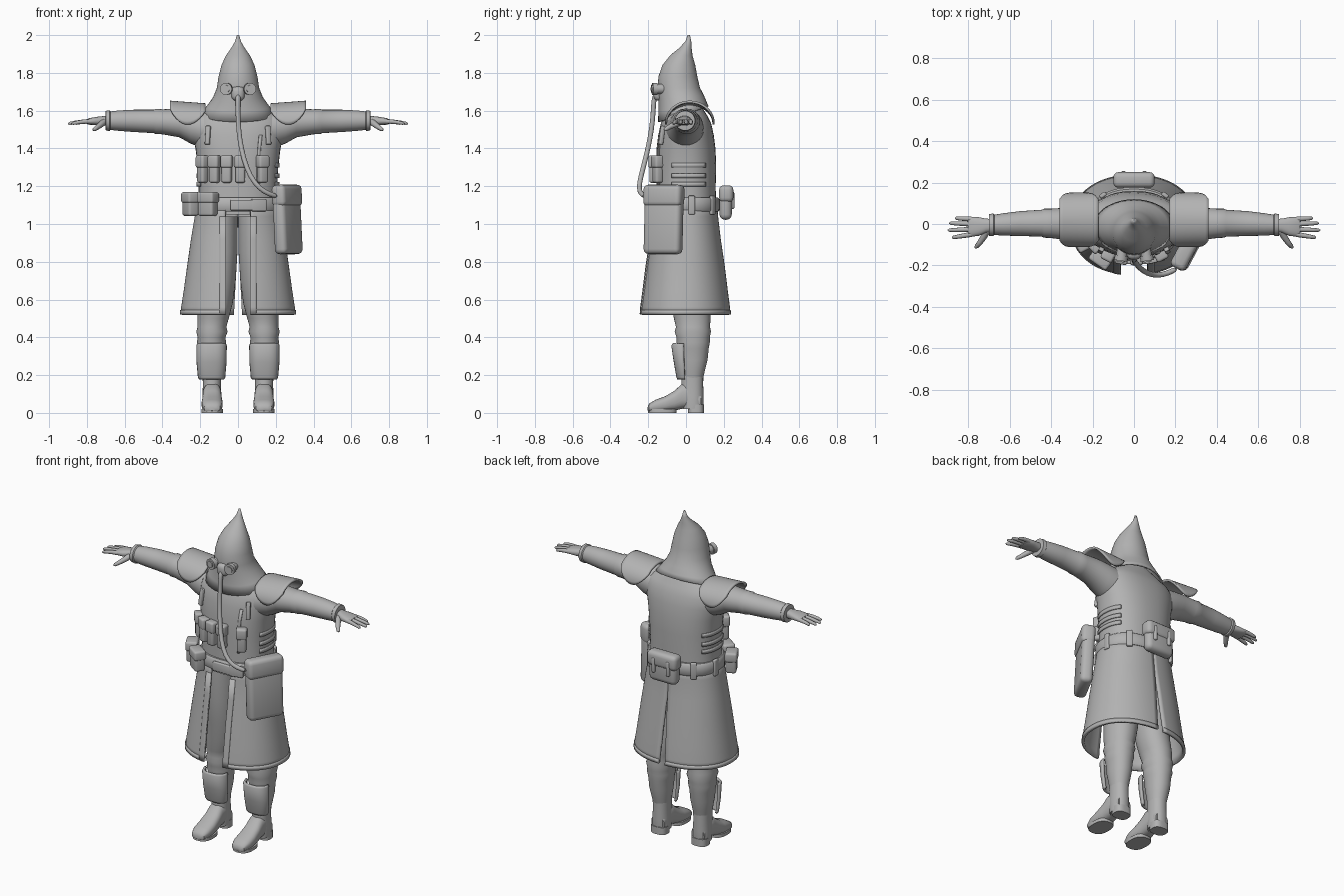
import bpy, bmesh
from math import sin, cos, pi, radians, asin, copysign
from mathutils import Vector, Matrix

if "Cube" in bpy.data.objects:
    bpy.data.objects.remove(bpy.data.objects["Cube"], do_unlink=True)

grey = bpy.data.materials.new("plain_grey")
grey.use_nodes = True
COLOUR = (0.45, 0.45, 0.45, 1)
grey.diffuse_color = COLOUR
grey.node_tree.nodes["Principled BSDF"].inputs["Base Color"].default_value = COLOUR


def finish(name, bm, mirror=False, thick=0, subdiv=0):
    bmesh.ops.recalc_face_normals(bm, faces=bm.faces)
    me = bpy.data.meshes.new(name)
    bm.to_mesh(me)
    bm.free()
    me.materials.append(grey)
    for p in me.polygons:
        p.use_smooth = True
    me.set_sharp_from_angle(angle=radians(45))
    ob = bpy.data.objects.new(name, me)
    bpy.context.collection.objects.link(ob)
    if subdiv:
        ob.modifiers.new("subdivision", 'SUBSURF').levels = subdiv
        ob.modifiers["subdivision"].render_levels = subdiv
    if thick:
        m = ob.modifiers.new("thickness", 'SOLIDIFY')
        m.thickness, m.offset = thick, 0
    if mirror:
        m = ob.modifiers.new("mirror", 'MIRROR')
        m.use_mirror_merge = False
    return ob


def skin(name, rows, closed=True, caps=True, **kw):
    """Surface through rows of points."""
    bm = bmesh.new()
    vs = [[bm.verts.new(p) for p in row] for row in rows]
    n = len(rows[0])
    for a, b in zip(vs, vs[1:]):
        for i in range(n if closed else n - 1):
            j = (i + 1) % n
            bm.faces.new((a[i], a[j], b[j], b[i]))
    if closed and caps:
        bm.faces.new(vs[0])
        bm.faces.new(vs[-1])
    return finish(name, bm, **kw)


def power(v, n):
    return copysign(abs(v) ** (2 / n), v)


def oval(cx, cy, z, rx, ry, n=2.0, dz=0.0, span=(0, 2 * pi), count=40, closed=True):
    """Horizontal oval; angle zero faces the front, dz lowers the front edge."""
    pts = []
    for i in range(count):
        a = span[0] + (span[1] - span[0]) * i / (count if closed else count - 1)
        pts.append((cx + rx * power(sin(a), n), cy - ry * power(cos(a), n), z - dz * cos(a)))
    return pts


def tube(name, pts, radii, sides=12, **kw):
    pts = [Vector(p) for p in pts]
    rows = []
    for i, p in enumerate(pts):
        d = pts[min(i + 1, len(pts) - 1)] - pts[max(i - 1, 0)]
        q = d.to_track_quat('Z', 'Y')
        r = radii[i] if isinstance(radii, (list, tuple)) else radii
        rows.append([p + q @ Vector((r * cos(2 * pi * k / sides), r * sin(2 * pi * k / sides), 0))
                     for k in range(sides)])
    return skin(name, rows, **kw)


def box(name, at, size, turn=0, lean=0, bevel=0.015, **kw):
    bm = bmesh.new()
    bmesh.ops.create_cube(bm, size=1, matrix=Matrix.Diagonal((*size, 1)))
    bmesh.ops.bevel(bm, geom=bm.edges[:], offset=bevel, segments=3, profile=0.5, affect='EDGES')
    bm.transform(Matrix.Translation(at) @ Matrix.Rotation(radians(turn), 4, 'Z')
                 @ Matrix.Rotation(radians(lean), 4, 'X'))
    return finish(name, bm, **kw)


def pouch(name, at, size, turn):
    """Pouch body with a slightly larger flap over its top."""
    w, d, h = size
    box(name, at, size, turn, bevel=0.013)
    top = Vector(at) + Vector((0, 0, h * 0.28))
    box(name + "_flap", top, (w + 0.01, d + 0.01, h * 0.46), turn, bevel=0.012)


# Coat body
TORSO = [(1.05, .212, .16), (1.2, .208, .157), (1.3, .213, .16), (1.4, .225, .156),
         (1.47, .24, .147), (1.53, .245, .134), (1.57, .225, .115), (1.61, .16, .09), (1.65, .09, .07)]
skin("coat_body", [oval(0, 0, z, a, b, 2.3) for z, a, b in TORSO])

# Coat skirt: two mirrored halves with a front opening and a back vent
SKIRT = [(1.12, .212, .164, 0), (1.04, .222, .167, 0), (.92, .242, .181, .001), (.78, .262, .202, .008),
         (.65, .28, .218, .014), (.56, .294, .23, .019), (.522, .298, .233, .02)]


def opening(rx, x):
    return asin((x / rx) ** 1.1)


skin("coat_skirt", [oval(0, -.004, z, a, b, 2.2, span=(opening(a, .066), pi - opening(a, v + .001)),
                         closed=False) for z, a, b, v in SKIRT], closed=False, mirror=True, thick=.014)
skin("front_trim", [oval(0, -.004, z, a + .006, b + .006, 2.2, span=(opening(a, .062), opening(a, .095)),
                         count=5, closed=False) for z, a, b, v in SKIRT[1:]],
     closed=False, mirror=True, thick=.012)
skin("hem_trim", [oval(0, -.004, z, r, r - .065, 2.2, span=(opening(r, .066), pi - opening(r, .021)),
                       closed=False) for z, r in ((.545, .3), (.52, .302))],
     closed=False, mirror=True, thick=.012)

# Belt, buckle and loops
skin("belt", [oval(0, 0, z, a, a - .048, 2.3) for z, a in
              ((1.065, .219), (1.075, .226), (1.13, .226), (1.14, .217))])
box("buckle_plate", (.11, -.172, 1.1), (.08, .025, .065), 14, bevel=.006)
box("belt_tab", (.02, -.184, 1.1), (.12, .018, .055), bevel=.005)
for i, (x, y, t) in enumerate(((.15, .14, 145), (-.15, .14, -145), (.222, .03, 90), (-.222, .03, -90))):
    box(f"belt_loop_{i + 1}", (x, y, 1.1), (.035, .02, .1), t, bevel=.006)

# Side straps, coat front edge and chest seams
for i, z in enumerate((1.21, 1.255, 1.31)):
    skin(f"side_strap_{i + 1}", [oval(0, 0, h, .216, .163, 2.3, span=(1.15, 2.2), count=12, closed=False)
                                 for h in (z - .012, z + .012)], closed=False, mirror=True, thick=.006)
skin("coat_front_edge", [oval(0, 0, z, a + .003, b + .003, 2.3, span=(.42, .5), count=3, closed=False)
                         for z, a, b in TORSO[1:5]], closed=False, thick=.006)
box("chest_tab", (.16, -.128, 1.47), (.025, .02, .1), 25, -8, .005, mirror=True)

# Pointed hood with a cape-like lower edge
HOOD = [(2.0, .015, .002, .002, 0), (1.965, .012, .012, .012, 0), (1.93, -.003, .032, .029, 0),
        (1.89, -.025, .06, .056, 0), (1.84, -.038, .084, .083, 0), (1.78, -.043, .099, .099, 0),
        (1.72, -.038, .108, .108, 0), (1.67, -.025, .128, .116, .01), (1.62, -.018, .163, .124, .024),
        (1.58, -.014, .192, .13, .04)]
skin("hood", [oval(0, cy, z, a, b, 2, d) for z, cy, a, b, d in HOOD], caps=False, thick=.008)

# Breathing mask: eyepieces, muzzle and hose
tube("eyepiece", [(.052, -.1, 1.715), (.062, -.165, 1.715)], .026, 20, mirror=True)
tube("eyepiece_rim", [(.06, -.152, 1.715), (.064, -.178, 1.715)], .032, 20, mirror=True)
tube("eyepiece_cap", [(.063, -.17, 1.715), (.065, -.184, 1.715)], .02, 20, mirror=True)
box("mask_muzzle", (0, -.142, 1.69), (.07, .06, .075), bevel=.025)
HOSE = [(0, -.15, 1.69), (0, -.168, 1.675), (0, -.172, 1.63), (0, -.176, 1.55), (.008, -.19, 1.45),
        (.03, -.215, 1.34), (.065, -.24, 1.25), (.11, -.25, 1.19), (.16, -.24, 1.16), (.21, -.215, 1.145)]
tube("breathing_hose", HOSE, .0135, subdiv=1)

# Sleeves
ARM = [(.18, -.005, 1.5, .1, .1), (.25, 0, 1.515, .092, .09), (.31, 0, 1.535, .08, .076),
       (.4, .003, 1.541, .071, .066), (.435, .004, 1.543, .07, .067), (.445, .004, 1.543, .065, .062),
       (.55, .002, 1.546, .06, .059), (.63, -.002, 1.547, .054, .054), (.675, -.004, 1.547, .049, .049),
       (.68, -.004, 1.547, .055, .055), (.7, -.005, 1.547, .053, .052), (.702, -.005, 1.547, .035, .032)]


def upright(x, cy, cz, ry, rz, n=2.0):
    return [(x, cy + ry * power(cos(2 * pi * k / 28), n), cz + rz * power(sin(2 * pi * k / 28), n))
            for k in range(28)]


skin("sleeve", [upright(*r) for r in ARM], mirror=True)

# Hands
PALM = [(.685, -.006, 1.547, .03, .026), (.715, -.008, 1.546, .034, .025), (.75, -.012, 1.545, .045, .022),
        (.785, -.013, 1.543, .048, .018), (.803, -.013, 1.542, .044, .012)]
skin("palm", [upright(*r, 2.4) for r in PALM], mirror=True)
FINGERS = [("little", .024, .028, .865), ("ring", .0, .004, .893), ("middle", -.026, -.03, .9),
           ("index", -.05, -.066, .88)]
for name, y0, y1, tip in FINGERS:
    length = tip - .785
    tube(name + "_finger", [(.785 + length * t, y0 + (y1 - y0) * t, 1.543 - .012 * t * t)
                            for t in (0, .35, .7, .93, 1)], (.0125, .0115, .01, .008, .003), 10, mirror=True)
tube("thumb", [(.71, -.03, 1.54), (.725, -.06, 1.527), (.745, -.09, 1.512), (.762, -.11, 1.5),
               (.768, -.116, 1.497)], (.018, .016, .013, .01, .003), 10, mirror=True)

# Shoulder pads: arched shells with rounded front and back edges
rows = []
for i in range(13):
    t = i / 12
    x = .172 + .188 * t
    reach = radians(28 + 67 * max(0, sin(pi * (.05 + .9 * t))) ** .6)
    rows.append([(x, .02 + .126 * sin(reach * k), 1.535 + (.098 + .014 * t) * cos(reach * k))
                 for k in [j / 10 - 1 for j in range(21)]])
skin("shoulder_pad", rows, closed=False, mirror=True, thick=.012)

# Trouser legs with folds at the knee
LEG = [(1.04, .1, 0, .098, .12), (.85, .1, 0, .097, .115), (.7, .108, .012, .096, .108),
       (.58, .118, .025, .09, .1), (.5, .132, .033, .083, .097), (.455, .138, .037, .076, .09),
       (.43, .138, .036, .083, .096), (.4, .14, .038, .073, .088), (.375, .14, .038, .077, .088),
       (.34, .14, .038, .068, .082), (.28, .14, .038, .064, .076), (.22, .139, .036, .055, .063),
       (.18, .138, .034, .048, .056)]
skin("trouser_leg", [oval(cx, cy, z, a, b, 2.1) for z, cx, cy, a, b in LEG], mirror=True)

# Shin guards
GUARD = [(.365, .07, -.002, .062), (.355, .074, -.003, .068), (.27, .073, -.002, .056), (.19, .066, 0, .044),
         (.18, .06, 0, .04)]
skin("shin_guard", [oval(.14, cy, z, a, b, 2.6, span=(-1.5, 1.5), count=17, closed=False)
                    for z, a, cy, b in GUARD], closed=False, mirror=True, thick=.014)

# Boots
SHAFT = [(.21, .034, .05, .058), (.15, .033, .048, .058), (.09, .033, .05, .06), (.04, .036, .05, .056),
         (.02, .036, .049, .054)]
skin("boot_shaft", [oval(.138, cy, z, a, b, 2.2) for z, cy, a, b in SHAFT], mirror=True)
FOOT = [(-.203, .022, .012, .03), (-.195, .042, .004, .05), (-.16, .054, .003, .07), (-.11, .056, .006, .088),
        (-.06, .052, .012, .118), (-.02, .049, .022, .155), (.03, .048, .028, .16), (.08, .044, .022, .1)]
skin("boot_foot", [[(.137 + w * power(cos(2 * pi * k / 28), 2.6), y,
                     (lo + hi) / 2 + (hi - lo) / 2 * power(sin(2 * pi * k / 28), 2.6)) for k in range(28)]
                   for y, w, lo, hi in FOOT], mirror=True)
skin("boot_sole", [oval(.137, -.125, z, .057, .076, 2.5) for z in (0, .02)], mirror=True)
skin("boot_heel", [oval(.137, .053, z, .05, .042, 2.8) for z in (0, .045)], mirror=True)

# Large side bag carrying the hose
box("side_bag", (.262, -.118, 1.015), (.215, .072, .35), 62, -3, .026)
box("side_bag_flap", (.259, -.117, 1.15), (.222, .08, .115), 62, -3, .024)

# Chest pouches, belt pouches and back pouch
for i, (x, y, t) in enumerate(((-.188, -.108, -48), (-.125, -.152, -28), (-.06, -.168, -10),
                               (.012, -.172, 0), (.13, -.15, 28))):
    pouch(f"chest_pouch_{i + 1}", (x, y, 1.29), (.052, .045, .145), t)
pouch("belt_pouch_front", (-.16, -.168, 1.105), (.095, .06, .125), -35)
pouch("belt_pouch_side", (-.252, -.085, 1.105), (.085, .06, .125), -62)
box("back_pouch", (0, .21, 1.11), (.185, .065, .175), bevel=.028)
box("back_pouch_flap", (0, .213, 1.16), (.2, .075, .09), bevel=.024)
for side in (-1, 1):
    box("back_pouch_strap", (side * .05, .222, 1.125), (.022, .068, .09), bevel=.008)
